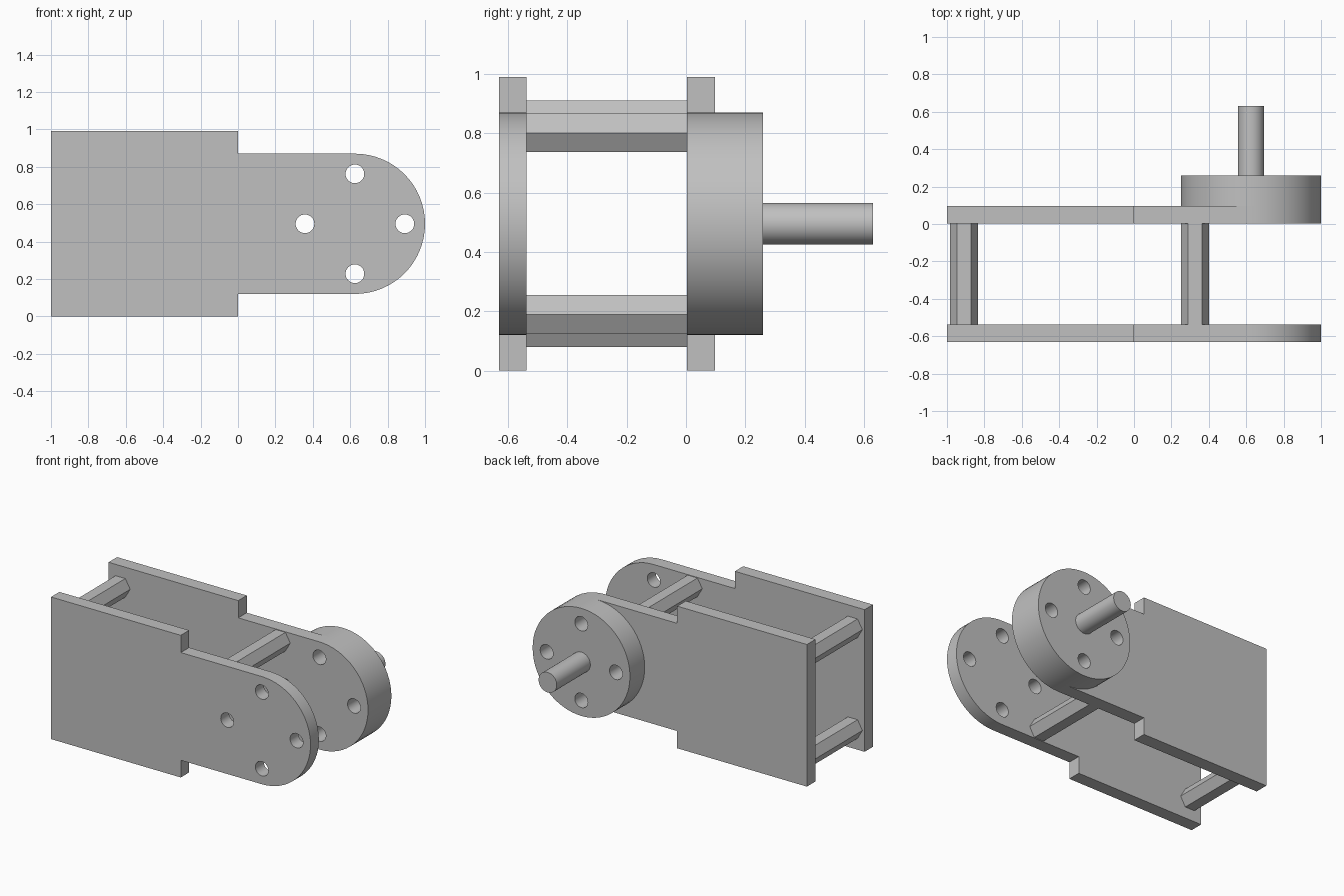
import bpy, bmesh
from math import sin, cos, pi, radians

cube = bpy.data.objects.get("Cube")
if cube:
    bpy.data.objects.remove(cube, do_unlink=True)

# Single flat colour
GREY = (0.53, 0.53, 0.53, 1.0)
grey = bpy.data.materials.new("plain grey")
grey.use_nodes = True
grey.diffuse_color = GREY
grey.node_tree.nodes["Principled BSDF"].inputs["Base Color"].default_value = GREY

AXIS_X, MID_Z, RADIUS = 0.625, 0.495, 0.375


def arc(x, z, r, steps, start=0.0, sweep=2 * pi, closed=True):
    """Points of a circle, or of an open arc including both ends."""
    count = steps if closed else steps + 1
    return [(x + r * cos(start + sweep * i / steps),
             z + r * sin(start + sweep * i / steps)) for i in range(count)]


def slab(name, outline, y0, y1, holes=()):
    """Extrude an x-z outline with holes from y0 to y1."""
    curve = bpy.data.curves.new(name, 'CURVE')
    curve.dimensions = '2D'
    curve.fill_mode = 'BOTH'
    curve.extrude = (y1 - y0) / 2
    for loop in (outline, *holes):
        spline = curve.splines.new('POLY')
        spline.points.add(len(loop) - 1)
        for point, (x, z) in zip(spline.points, loop):
            point.co = (x, z, 0, 1)
        spline.use_cyclic_u = True
    obj = bpy.data.objects.new(name, curve)
    bpy.context.collection.objects.link(obj)
    obj.location.y = (y0 + y1) / 2
    obj.rotation_euler.x = pi / 2
    bpy.ops.object.select_all(action='DESELECT')
    obj.select_set(True)
    bpy.context.view_layer.objects.active = obj
    bpy.ops.object.convert(target='MESH')
    obj = bpy.context.object
    obj.name = name

    # Weld the caps to the walls
    bm = bmesh.new()
    bm.from_mesh(obj.data)
    bmesh.ops.remove_doubles(bm, verts=bm.verts[:], dist=0.0001)
    bmesh.ops.recalc_face_normals(bm, faces=bm.faces[:])
    bm.to_mesh(obj.data)
    bm.free()
    obj.data.materials.clear()
    obj.data.materials.append(grey)
    bpy.ops.object.shade_smooth_by_angle(angle=radians(30))
    return obj


# Ring of four bolt holes, shared by plates and hub
bolt_holes = [arc(x, z, 0.05, 32) for x, z in arc(AXIS_X, MID_Z, 0.267, 4)]

# Side plates: wide rear block, narrower arm with a round end
low, high = MID_Z - RADIUS, MID_Z + RADIUS
plate = [(-1, 0), (0, 0), (0, low)]
plate += arc(AXIS_X, MID_Z, RADIUS, 32, -pi / 2, pi, closed=False)
plate += [(0, high), (0, 2 * MID_Z), (-1, 2 * MID_Z)]
slab("front_plate", plate, -0.63, -0.538, bolt_holes)
slab("back_plate", plate, 0.003, 0.097, bolt_holes)

# Round hub and shaft on the back plate
slab("hub_disc", arc(AXIS_X, MID_Z, RADIUS, 64), 0.097, 0.26, bolt_holes)
slab("shaft", arc(AXIS_X, MID_Z, 0.07, 48), 0.26, 0.63)

# Hexagonal spacers between the plates
for end, x, offset in (("rear", -0.908, 0.351), ("arm", 0.326, 0.306)):
    for level, side in (("upper", 1), ("lower", -1)):
        slab(f"{end}_{level}_spacer", arc(x, MID_Z + side * offset, 0.075, 6),
             -0.538, 0.003)
